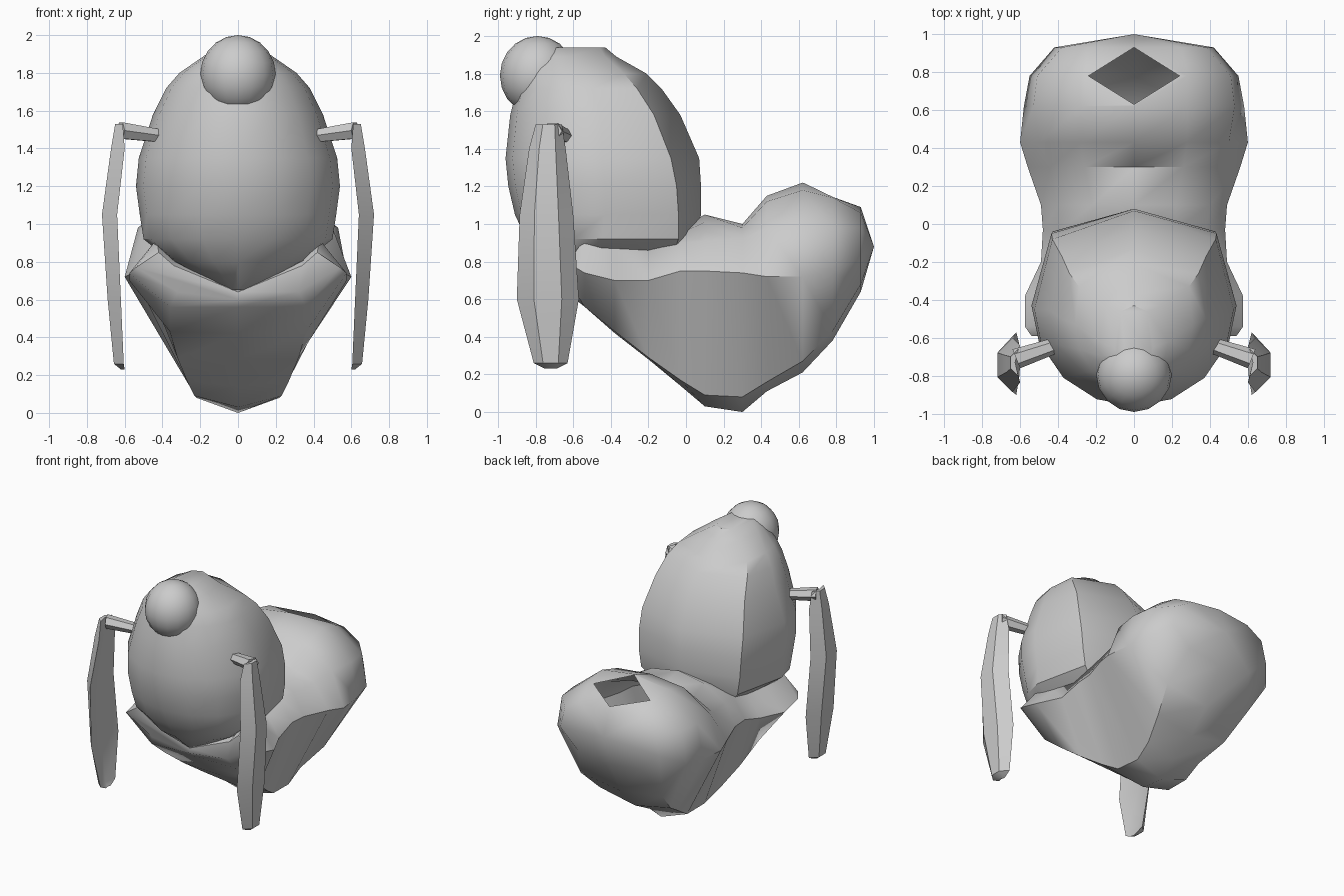
import bpy, bmesh, math

if "Cube" in bpy.data.objects:
    bpy.data.objects.remove(bpy.data.objects["Cube"])

grey = bpy.data.materials.new("plain grey")
grey.diffuse_color = (0.6, 0.6, 0.6, 1)
grey.use_nodes = True
grey.node_tree.nodes["Principled BSDF"].inputs["Base Color"].default_value = grey.diffuse_color


def make(name, bm, angle=40):
    bmesh.ops.recalc_face_normals(bm, faces=bm.faces)
    me = bpy.data.meshes.new(name)
    bm.to_mesh(me)
    bm.free()
    ob = bpy.data.objects.new(name, me)
    bpy.context.collection.objects.link(ob)
    me.materials.append(grey)
    bpy.ops.object.select_all(action='DESELECT')
    ob.select_set(True)
    bpy.context.view_layer.objects.active = ob
    bpy.ops.object.shade_smooth_by_angle(angle=math.radians(angle))
    return ob


def loft(name, rings, tip=None, angle=40):
    """Skin closed rings; the last one may run to a tip point."""
    bm = bmesh.new()
    loops = [[bm.verts.new(p) for p in r] for r in rings]
    n = len(loops[0])
    for a, b in zip(loops, loops[1:]):
        for i in range(n):
            j = (i + 1) % n
            bm.faces.new((a[i], a[j], b[j], b[i]))
    bm.faces.new(loops[0])
    if tip:
        t = bm.verts.new(tip)
        for i in range(n):
            bm.faces.new((loops[-1][i], loops[-1][(i + 1) % n], t))
    else:
        bm.faces.new(loops[-1])
    return make(name, bm, angle)


def mirror_ring(half):
    """First and last points lie on the centre line."""
    return half + [(-x, y, z) for x, y, z in half[-2:0:-1]]


# Body: sections along y (y, top z, shoulder, upper, widest, lower edge, bottom z)
sections = [
    (-0.59, .64, (.34, .78), (.42, .85), (.54, .77), (.32, .64), .60),
    (-0.54, .66, (.34, .80), (.43, .92), (.575, .74), (.36, .56), .56),
    (-0.38, .75, (.30, .82), (.42, .87), (.575, .70), (.36, .43), .42),
    (-0.20, .86, (.25, .87), (.38, .86), (.49, .70), (.32, .29), .28),
    (-0.03, .98, (.22, .95), (.38, .90), (.48, .75), (.27, .17), .14),
    (0.10, 1.05, (.22, 1.01), (.40, .91), (.49, .75), (.23, .09), .03),
    (0.30, 1.00, (.26, .98), (.44, .92), (.56, .74), (.22, .08), 0),
    (0.43, 1.15, (.28, 1.12), (.50, .98), (.60, .72), (.23, .16), .11),
    (0.62, 1.22, (.28, 1.18), (.53, .98), (.58, .72), (.30, .27), .21),
    (0.78, 1.17, (.28, 1.14), (.51, .98), (.55, .74), (.35, .43), .38),
    (0.93, 1.09, (.25, 1.06), (.38, .98), (.42, .82), (.27, .68), .64),
]
rings = [mirror_ring([(0, y, t)] + [(x, y, z) for x, z in pts] + [(0, y, b)])
         for y, t, *pts, b in sections]
body = loft("body", rings, (0, 1.0, .88), 45)

# Diamond opening in the rear hump
bm = bmesh.new()
bmesh.ops.create_cone(bm, cap_ends=True, segments=4, radius1=1, radius2=1, depth=.6)
for v in bm.verts:
    a = max(abs(v.co.x), abs(v.co.y)) > .9
    x, y = (v.co.x, v.co.y) if a else (v.co.x + v.co.y, v.co.y - v.co.x)
    v.co = (x * .24, .78 + y * .15, v.co.z + 1.2)
cutter = make("opening_cutter", bm)
cut = body.modifiers.new("opening", 'BOOLEAN')
cut.operation = 'DIFFERENCE'
cut.solver = 'EXACT'
cut.object = cutter
bpy.context.view_layer.objects.active = body
bpy.ops.object.modifier_apply(modifier=cut.name)
bpy.data.objects.remove(cutter)
bm = bmesh.new()
bm.from_mesh(body.data)
inner = []
for f in bm.faces:
    c = f.calc_center_median()
    if c.z > .85 and abs(c.x) / .24 + abs(c.y - .78) / .15 < 1.01:
        inner.append(f)
bmesh.ops.delete(bm, geom=inner, context='FACES')
bm.to_mesh(body.data)
bm.free()

# Hood: level rings (z, front y, half width, y of widest, panel edge x, y, ridge y)
levels = [
    (0.65, -.60, .08, -.45, .07, -.20, -.15),
    (0.80, -.77, .35, -.45, .30, -.08, .00),
    (0.92, -.85, .50, -.45, .41, -.04, .05),
    (1.05, -.91, .52, -.43, .43, -.04, .08),
    (1.20, -.945, .54, -.43, .435, -.05, .08),
    (1.35, -.96, .525, -.45, .43, -.08, .07),
    (1.58, -.935, .45, -.45, .38, -.17, -.03),
    (1.72, -.90, .38, -.50, .34, -.26, -.13),
    (1.80, -.88, .31, -.53, .29, -.33, -.21),
    (1.89, -.82, .18, -.62, .15, -.43, -.37),
    (1.94, -.78, .10, -.65, .07, -.46, -.43),
]
rings = []
for z, yf, w, yw, xe, ye, yb in levels:
    arc = [(w * math.sin(t), yw + (yf - yw) * math.cos(t), z)
           for t in (math.radians(d) for d in (0, 22, 45, 68, 90))]
    rings.append(mirror_ring(arc + [(xe, ye, z), (0, yb, z)]))
loft("hood", rings, angle=38)

# Rounded nose bump at the top of the hood
bm = bmesh.new()
bmesh.ops.create_uvsphere(bm, u_segments=16, v_segments=10, radius=1)
for v in bm.verts:
    v.co = (v.co.x * .2, -.79 + v.co.y * .2, 1.79 + v.co.z * .21)
make("nose_bump", bm)

# Side arms: bent blades (z, outer x, inner x, front y, back y) with a short strut
blade = [(1.53, .65, .61, -.80, -.66), (1.40, .672, .60, -.835, -.64),
         (1.05, .72, .64, -.885, -.60), (.60, .69, .62, -.90, -.57),
         (.26, .657, .605, -.81, -.63), (.23, .62, .60, -.75, -.69)]
for side, label in ((1, "right"), (-1, "left")):
    rings = []
    for z, xo, xi, y0, y1 in blade:
        m, h = (y0 + y1) / 2, (y1 - y0) / 2
        rings.append([(side * x, y, z) for x, y in (
            (xi, y0), (xo, m - h * .45), (xo, m + h * .45), (xi, y1),
            (xi + .4 * (xo - xi), m))])
    loft(label + "_arm", rings)
    strut = []
    for x, y, z, r in ((.40, -.635, 1.465, .038), (.62, -.71, 1.495, .05)):
        strut.append([(side * (x + r * .4 * math.cos(a)), y + r * math.cos(a),
                       z + r * math.sin(a))
                      for a in (math.tau * i / 6 for i in range(6))])
    loft(label + "_strut", strut)
